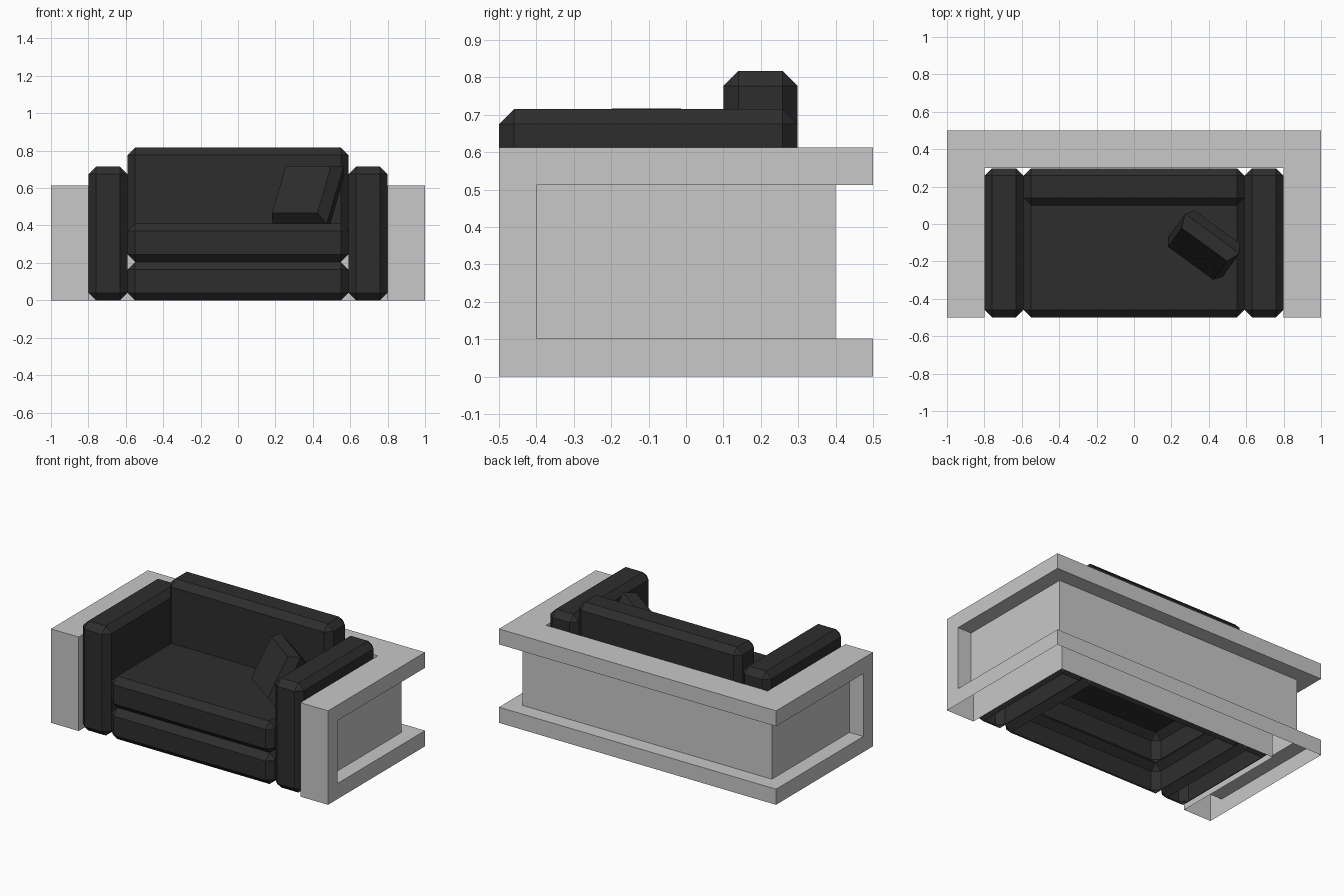
import bpy
import bmesh
from math import radians
from mathutils import Matrix, Vector

cube = bpy.data.objects.get("Cube")
if cube:
    bpy.data.objects.remove(cube, do_unlink=True)


def make_material(name, value):
    mat = bpy.data.materials.new(name)
    mat.use_nodes = True
    color = (value, value, value, 1)
    mat.diffuse_color = color
    mat.node_tree.nodes["Principled BSDF"].inputs["Base Color"].default_value = color
    return mat


FRAME = make_material("light grey frame", 0.58)
FABRIC = make_material("charcoal fabric", 0.027)


def finish(bm, name, mat):
    bmesh.ops.recalc_face_normals(bm, faces=bm.faces)
    mesh = bpy.data.meshes.new(name)
    bm.to_mesh(mesh)
    bm.free()
    mesh.materials.append(mat)
    obj = bpy.data.objects.new(name, mesh)
    bpy.context.collection.objects.link(obj)
    return obj


def loft(bm, rings):
    loops = [[bm.verts.new(p) for p in ring] for ring in rings]
    n = len(loops[0])
    for low, high in zip(loops, loops[1:]):
        for i in range(n):
            j = (i + 1) % n
            bm.faces.new((low[i], low[j], high[j], high[i]))
    return loops


def cushion(name, low, high, chamfer=0.04, open_top=False, chamfer_bottom=True):
    """Chamfered box with an open underside."""
    low, high = Vector(low), Vector(high)
    bm = bmesh.new()
    bmesh.ops.create_cube(bm, size=1)
    bmesh.ops.scale(bm, vec=high - low, verts=bm.verts)
    bmesh.ops.translate(bm, vec=(low + high) / 2, verts=bm.verts)
    edges = [e for e in bm.edges
             if chamfer_bottom or max(v.co.z for v in e.verts) > low.z + 0.01]
    bmesh.ops.bevel(bm, geom=edges, offset=chamfer, segments=1,
                    profile=0.5, affect="EDGES")
    bm.normal_update()
    hidden = [f for f in bm.faces
              if f.normal.z < -0.99 or (open_top and f.normal.z > 0.99)]
    bmesh.ops.delete(bm, geom=hidden, context="FACES")
    return finish(bm, name, FABRIC)


# Surrounding U-shaped frame, recessed between its lower and upper slabs
def u_outline(half):
    return half + [(-x, y) for x, y in reversed(half)]


full = u_outline([(0.8, 0.3), (0.8, -0.5), (1, -0.5), (1, -0.4), (1, -0.4), (1, 0.5)])
recess = u_outline([(0.8, 0.3), (0.8, -0.5), (1, -0.5), (1, -0.4), (0.9, -0.4), (0.9, 0.4)])
levels = [(full, 0), (full, 0.102), (recess, 0.102),
          (recess, 0.512), (full, 0.512), (full, 0.613)]
bm = bmesh.new()
loops = loft(bm, [[(x, y, z) for x, y in outline] for outline, z in levels])
bm.faces.new(loops[-1])
bmesh.ops.remove_doubles(bm, verts=bm.verts, dist=0.0005)
finish(bm, "surround_frame", FRAME)

# Sofa cushions
cushion("base_cushion", (-0.59, -0.5, 0), (0.59, 0.298, 0.205), open_top=True)
cushion("seat_cushion", (-0.59, -0.5, 0.205), (0.59, 0.298, 0.41))
cushion("back_cushion", (-0.59, 0.1, 0.37), (0.59, 0.298, 0.817), chamfer_bottom=False)
cushion("left_arm", (0.592, -0.5, 0), (0.798, 0.298, 0.715))
cushion("right_arm", (-0.798, -0.5, 0), (-0.592, 0.298, 0.715))

# Loose pillow, widest halfway through its thickness, leaning back
bm = bmesh.new()
rings = []
for y, w, h in ((-0.065, 0.15, 0.14), (0, 0.18, 0.17), (0.065, 0.15, 0.14)):
    rings.append([(-w, y, -h), (w, y, -h), (w, y, h), (-w, y, h)])
loops = loft(bm, rings)
bm.faces.new(loops[0])
bm.faces.new(loops[-1])
pose = (Matrix.Translation((0.374, -0.113, 0.562))
        @ Matrix.Rotation(radians(-36), 4, "Z")
        @ Matrix.Rotation(radians(-26.4), 4, "X"))
bm.transform(pose)
finish(bm, "loose_pillow", FABRIC)
